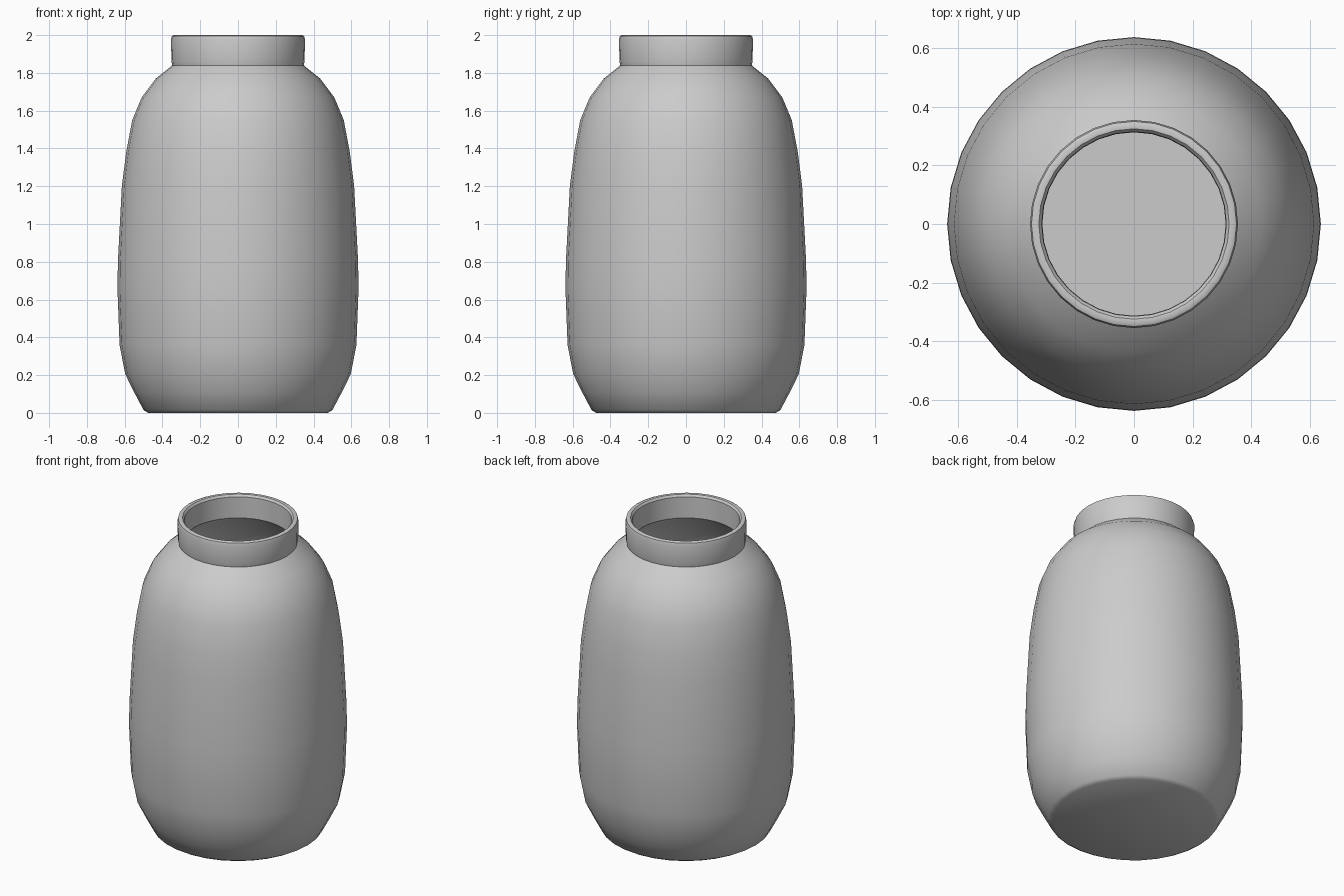
import bpy, bmesh, math

if "Cube" in bpy.data.objects:
    bpy.data.objects.remove(bpy.data.objects["Cube"])

SEGMENTS = 32

# Plain grey ceramic
grey = bpy.data.materials.new("grey")
grey.diffuse_color = (0.6, 0.6, 0.6, 1)
grey.use_nodes = True
grey.node_tree.nodes["Principled BSDF"].inputs["Base Color"].default_value = grey.diffuse_color


def lathe(name, profile, material, angle):
    """Spin an (r, z) profile round the z axis; r = 0 ends become poles."""
    bm = bmesh.new()
    rings = []
    for r, z in profile:
        if r == 0:
            rings.append([bm.verts.new((0, 0, z))] * SEGMENTS)
        else:
            rings.append([bm.verts.new((r * math.cos(a), r * math.sin(a), z))
                          for a in (2 * math.pi * i / SEGMENTS for i in range(SEGMENTS))])
    for low, high in zip(rings, rings[1:]):
        for i in range(SEGMENTS):
            j = (i + 1) % SEGMENTS
            quad = list(dict.fromkeys((low[i], low[j], high[j], high[i])))
            bm.faces.new(quad)
    bmesh.ops.recalc_face_normals(bm, faces=bm.faces)
    mesh = bpy.data.meshes.new(name)
    bm.to_mesh(mesh)
    bm.free()
    mesh.materials.append(material)
    obj = bpy.data.objects.new(name, mesh)
    bpy.context.collection.objects.link(obj)
    bpy.ops.object.select_all(action='DESELECT')
    obj.select_set(True)
    bpy.context.view_layer.objects.active = obj
    bpy.ops.object.shade_smooth_by_angle(angle=math.radians(angle))
    return obj


# Outer wall from the base up to the shoulder, then the neck
outer = [(0, 0), (0.475, 0), (0.5, 0.015), (0.55, 0.11), (0.597, 0.205),
         (0.627, 0.36), (0.638, 0.65), (0.636, 0.8), (0.615, 1.2),
         (0.592, 1.38), (0.56, 1.55), (0.51, 1.67), (0.435, 1.77), (0.348, 1.84)]
neck = [(0.352, 1.86), (0.355, 1.975), (0.35, 1.995), (0.34, 2.0),
        (0.325, 1.998), (0.315, 1.985), (0.313, 1.85)]
# Thin inner wall back down to the flat floor
inner = [(0.41, 1.76), (0.49, 1.66), (0.538, 1.54), (0.593, 1.2), (0.614, 0.8),
         (0.616, 0.65), (0.605, 0.37), (0.575, 0.21), (0.48, 0.03), (0, 0.03)]

lathe("jar", outer + neck + inner, grey, 35)
